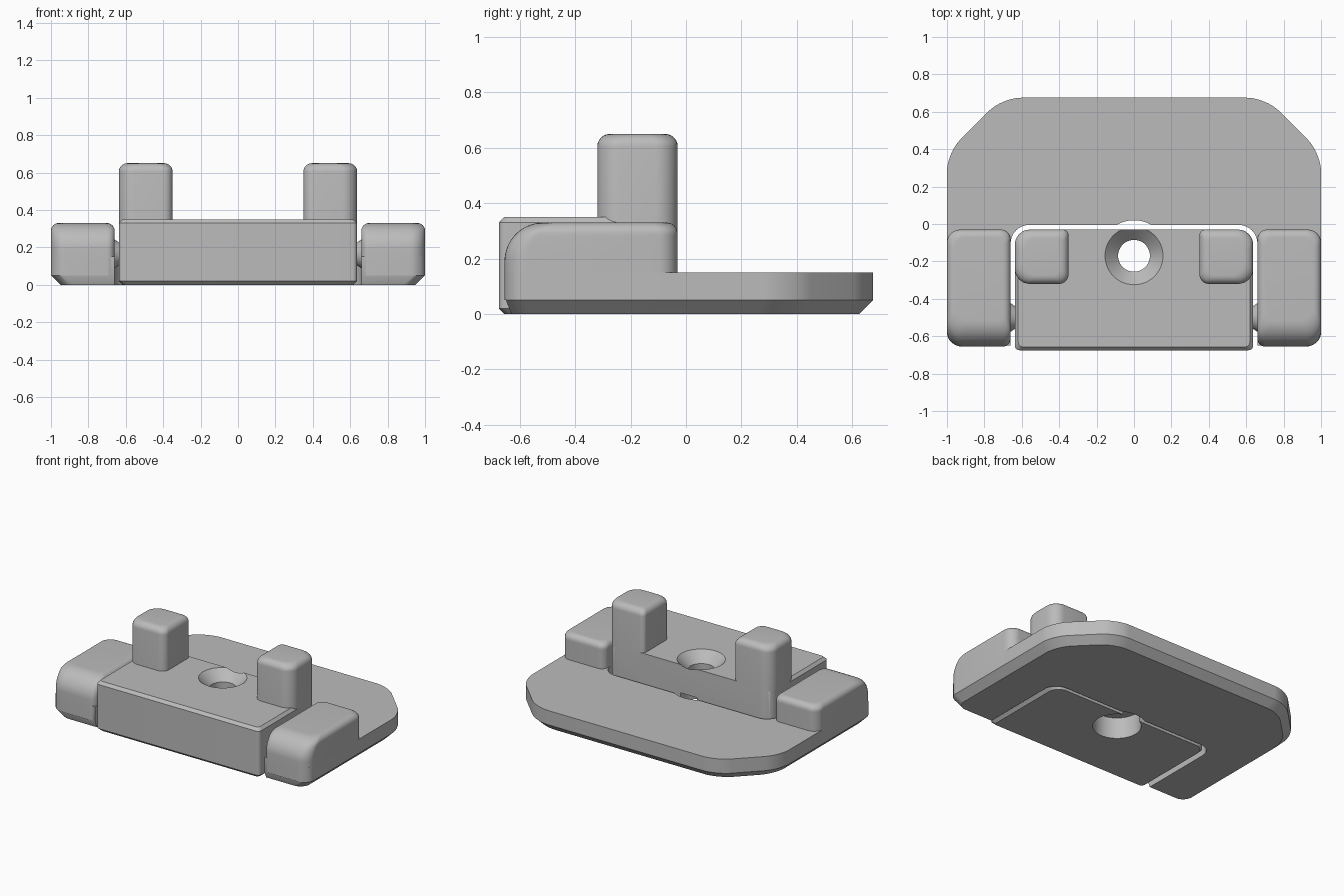
import bpy, bmesh, math
from mathutils import Vector

cube = bpy.data.objects.get("Cube")
if cube:
    bpy.data.objects.remove(cube, do_unlink=True)

grey = bpy.data.materials.new("plain_grey")
grey.use_nodes = True
colour = (0.5, 0.5, 0.5, 1)
grey.diffuse_color = colour
grey.node_tree.nodes["Principled BSDF"].inputs["Base Color"].default_value = colour


def rounded(corners, z, steps=8):
    """Ring at height z; each corner is (x, y, fillet length)."""
    ring = []
    for i, (x, y, fillet) in enumerate(corners):
        c = Vector((x, y))
        a = c + (Vector(corners[i - 1][:2]) - c).normalized() * fillet
        nxt = corners[(i + 1) % len(corners)]
        b = c + (Vector(nxt[:2]) - c).normalized() * fillet
        for k in range(steps + 1):
            t = k / steps
            # rational curve gives a true arc on square corners
            w0, w1, w2 = (1 - t) ** 2, math.sqrt(2) * t * (1 - t), t * t
            p = (a * w0 + c * w1 + b * w2) / (w0 + w1 + w2)
            ring.append((p.x, p.y, z))
    return ring


def box_ring(x0, x1, y0, y1, z, fillets):
    """Fillets run front left-hand, front right-hand, back right, back left."""
    pts = [(x0, y0), (x1, y0), (x1, y1), (x0, y1)]
    return rounded([(x, y, f) for (x, y), f in zip(pts, fillets)], z)


def circle(r, z, y, n=48):
    return [(r * math.cos(i * math.tau / n), y + r * math.sin(i * math.tau / n), z)
            for i in range(n)]


def loft(name, rings, mirror=False):
    bm = bmesh.new()
    loops = [[bm.verts.new(p) for p in ring] for ring in rings]
    n = len(loops[0])
    for low, high in zip(loops, loops[1:]):
        for i in range(n):
            j = (i + 1) % n
            bm.faces.new((low[i], low[j], high[j], high[i]))
    bm.faces.new(loops[0][::-1])
    bm.faces.new(loops[-1])
    if mirror:
        for v in bm.verts:
            v.co.x = -v.co.x
    bmesh.ops.recalc_face_normals(bm, faces=bm.faces)
    mesh = bpy.data.meshes.new(name)
    bm.to_mesh(mesh)
    bm.free()
    obj = bpy.data.objects.new(name, mesh)
    bpy.context.collection.objects.link(obj)
    mesh.materials.append(grey)
    return obj


def activate(obj):
    bpy.ops.object.select_all(action='DESELECT')
    obj.select_set(True)
    bpy.context.view_layer.objects.active = obj


def cut(obj, cutter):
    activate(obj)
    mod = obj.modifiers.new("cut", 'BOOLEAN')
    mod.operation, mod.solver, mod.object = 'DIFFERENCE', 'EXACT', cutter
    bpy.ops.object.modifier_apply(modifier=mod.name)
    bpy.data.objects.remove(cutter, do_unlink=True)


HOLE_Y = -0.17
parts = []


# Base plate with clipped back corners and a chamfered underside
def plate_ring(x, front, back, diagonal, z):
    right = [(x, front, 0.07), (x, diagonal - x, 0.1), (diagonal - back, back, 0.1)]
    left = [(-px, py, f) for px, py, f in reversed(right)]
    return rounded(right + left, z)


plate = loft("base_plate", [plate_ring(0.95, -0.63, 0.625, 1.31, 0),
                            plate_ring(1, -0.65, 0.675, 1.38, 0.05),
                            plate_ring(1, -0.65, 0.675, 1.38, 0.15)])
cut(plate, loft("slot_cutter", [box_ring(-0.66, 0.66, -1, -0.005, z, (0.01, 0.01, 0.1, 0.1))
                                for z in (-0.1, 0.4)]))
cut(plate, loft("clearance_cutter", [circle(0.19, z, HOLE_Y) for z in (-0.1, 0.4)]))
parts.append(plate)


# Arms beside the slot, with a large round on the upper front
def arm_rings():
    rings = []
    for z in [0.05, 0.12] + [0.19 + 0.14 * math.sin(math.radians(a)) for a in range(0, 91, 6)]:
        up = max(0, (z - 0.19) / 0.14)
        front = -0.515 - 0.14 * math.sqrt(max(0, 1 - up * up))
        edge = max(0, (z - 0.29) / 0.04)
        inset = 0.04 * (1 - math.sqrt(max(0, 1 - edge * edge)))
        rings.append(box_ring(0.66 + inset, 1 - inset, front, -0.03 - inset, z,
                              (0.04, 0.08, 0.07, 0.05)))
    return rings


# Posts with rounded tops
def post_rings():
    rings = [box_ring(0.35, 0.637, -0.32, -0.03, 0.1, (0.05, 0.08, 0.08, 0.03))]
    for a in range(0, 91, 15):
        s, c = math.sin(math.radians(a)), math.cos(math.radians(a))
        inset = 0.045 * (1 - c)
        rings.append(box_ring(0.35 + inset, 0.637 - inset, -0.32 + inset, -0.03 - inset,
                              0.605 + 0.045 * s, (0.05, 0.08, 0.08, 0.03)))
    return rings


# Tapered pivot pins joining block and arms
def pin_rings():
    return [[(x, -0.5 + y, 0.165 + z) for y, z, _ in circle(r, 0, 0, 32)]
            for x, r in ((0.6, 0.05), (0.635, 0.06), (0.665, 0.08), (0.72, 0.08))]


for side, mirror in (("left", False), ("right", True)):
    parts.append(loft(side + "_arm", arm_rings(), mirror))
    parts.append(loft(side + "_post", post_rings(), mirror))
    parts.append(loft(side + "_pivot_pin", pin_rings(), mirror))


# Centre block with chamfered rim and a countersunk screw hole
def block_ring(inset, z):
    return box_ring(-0.637 + inset, 0.637 - inset, -0.675 + inset, -0.03, z,
                    (0.025, 0.025, 0.08, 0.08))


block = loft("centre_block", [block_ring(0.02, 0), block_ring(0, 0.02),
                              block_ring(0, 0.33), block_ring(0.018, 0.35)])
cut(block, loft("hole_cutter", [circle(r, z, HOLE_Y) for r, z in
                                ((0.155, -0.1), (0.155, 0.15), (0.085, 0.15),
                                 (0.085, 0.28), (0.155, 0.35), (0.155, 0.45))]))
parts.append(block)

for obj in parts:
    activate(obj)
    bpy.ops.object.shade_smooth_by_angle(angle=math.radians(30))
